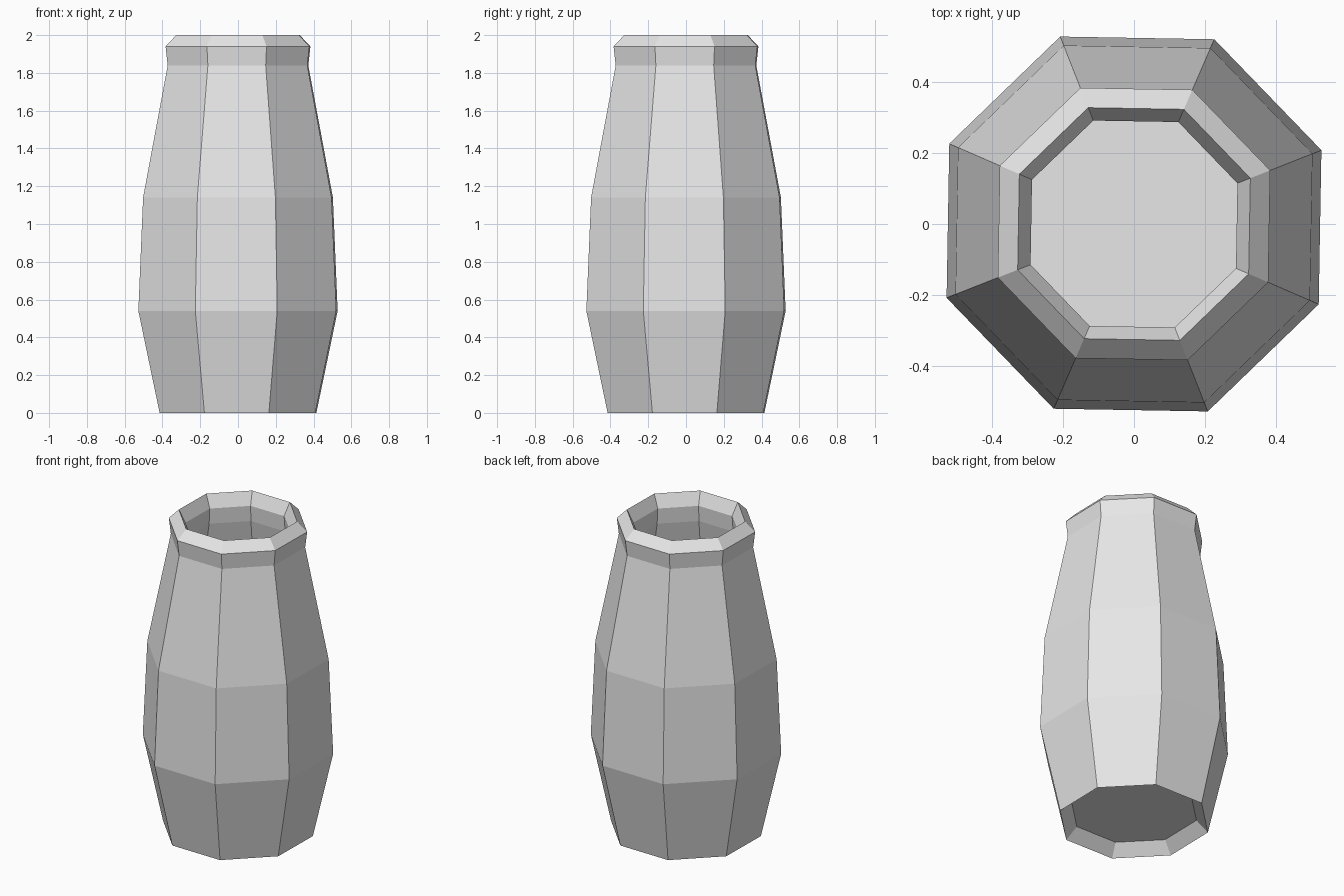
import bpy, bmesh, math

if "Cube" in bpy.data.objects:
    bpy.data.objects.remove(bpy.data.objects["Cube"])

SIDES = 8
START = math.radians(21.5)  # slight twist of the octagon

# closed skin from underside, up the outside, over the lip and down inside
PROFILE = [  # (radius, z)
    (0.377, 0.07), (0.446, 0.0),                    # recessed foot
    (0.567, 0.54), (0.54, 1.14), (0.40, 1.84),      # body
    (0.412, 1.94), (0.352, 2.0), (0.313, 1.92),     # lip
    (0.32, 1.82), (0.46, 1.13), (0.487, 0.55), (0.385, 0.12),  # inside
]

bm = bmesh.new()
rings = []
for r, z in PROFILE:
    angles = [START + 2 * math.pi * i / SIDES for i in range(SIDES)]
    rings.append([bm.verts.new((r * math.cos(a), r * math.sin(a), z)) for a in angles])
for a, b in zip(rings, rings[1:]):
    for i in range(SIDES):
        j = (i + 1) % SIDES
        bm.faces.new((a[i], a[j], b[j], b[i]))
bm.faces.new(rings[0][::-1])   # underside
bm.faces.new(rings[-1])        # inner floor
bmesh.ops.recalc_face_normals(bm, faces=bm.faces)

mesh = bpy.data.meshes.new("vase")
bm.to_mesh(mesh)
bm.free()
vase = bpy.data.objects.new("vase", mesh)
bpy.context.collection.objects.link(vase)

clay = bpy.data.materials.new("light grey")
clay.diffuse_color = (0.8, 0.8, 0.8, 1)
clay.use_nodes = True
clay.node_tree.nodes["Principled BSDF"].inputs["Base Color"].default_value = clay.diffuse_color
mesh.materials.append(clay)
